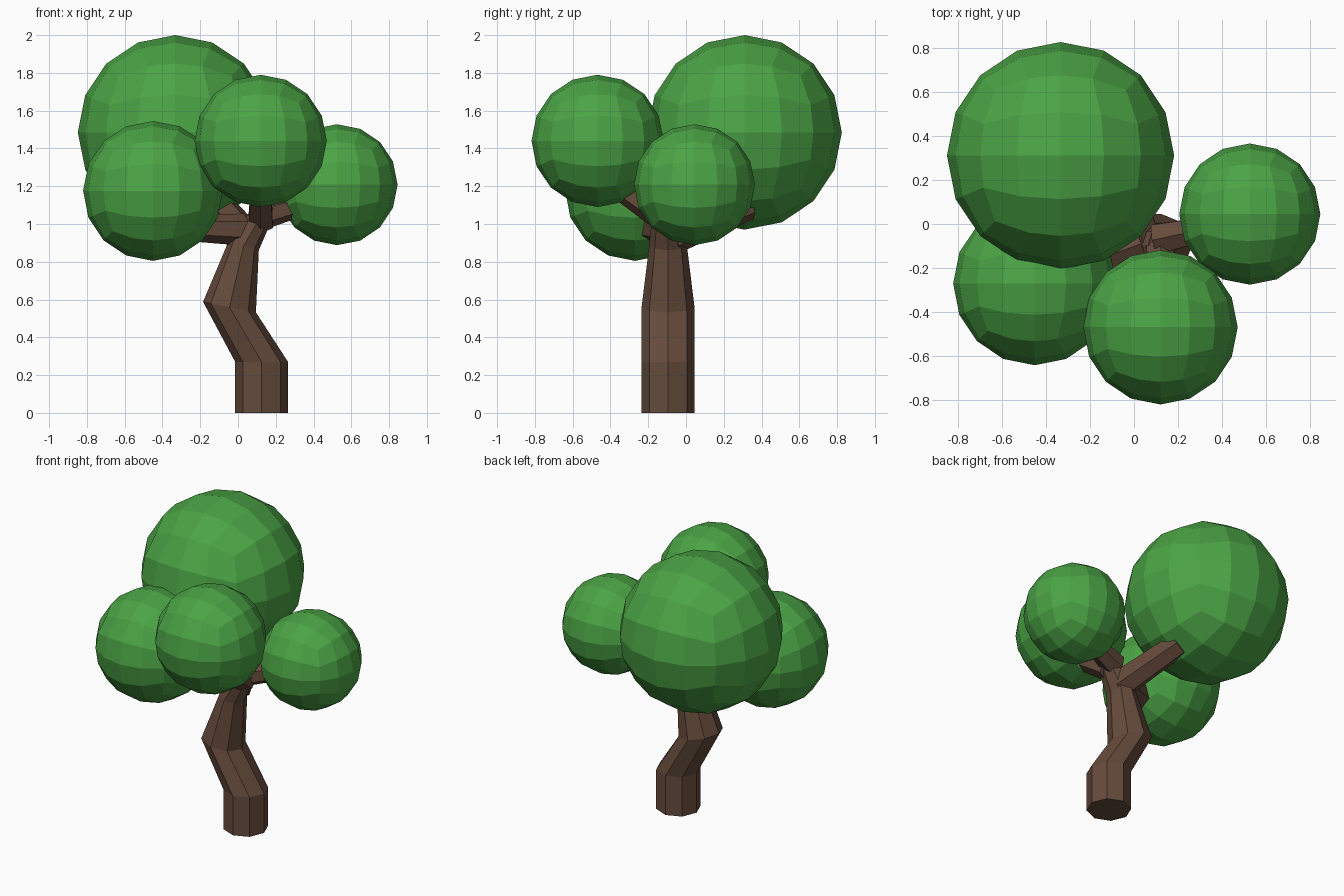
import bpy, bmesh, math
from mathutils import Vector

if "Cube" in bpy.data.objects:
    bpy.data.objects.remove(bpy.data.objects["Cube"])


def material(name, color):
    m = bpy.data.materials.new(name)
    m.diffuse_color = (*color, 1)
    m.use_nodes = True
    m.node_tree.nodes["Principled BSDF"].inputs["Base Color"].default_value = m.diffuse_color
    return m


BARK = material("bark", (0.13, 0.07, 0.045))
LEAF = material("leaves", (0.07, 0.37, 0.06))


def finish(bm, name, mat):
    bmesh.ops.recalc_face_normals(bm, faces=bm.faces)
    me = bpy.data.meshes.new(name)
    bm.to_mesh(me)
    bm.free()
    me.materials.append(mat)
    ob = bpy.data.objects.new(name, me)
    bpy.context.collection.objects.link(ob)
    return ob


def loft(name, rings, mat):
    """Skin a list of equal-length point rings and cap both ends."""
    bm = bmesh.new()
    rows = [[bm.verts.new(p) for p in ring] for ring in rings]
    n = len(rows[0])
    for a, b in zip(rows, rows[1:]):
        for i in range(n):
            j = (i + 1) % n
            bm.faces.new((a[i], a[j], b[j], b[i]))
    bm.faces.new(rows[0])
    bm.faces.new(rows[-1])
    return finish(bm, name, mat)


def trunk_ring(x, z, rx, ry, slope):
    pts = []
    for i in range(8):
        a = math.tau * i / 8
        dx = rx * math.cos(a)
        pts.append(Vector((x + dx, -0.095 + ry * math.sin(a), z + slope * dx)))
    return pts


def branch(name, start, end, r0, r1, sides=6):
    start, end = Vector(start), Vector(end)
    q = (end - start).to_track_quat('Z', 'Y')
    rings = []
    for c, r in ((start, r0), (end, r1)):
        angles = [math.tau * (i + 0.5) / sides for i in range(sides)]
        rings.append([c + q @ Vector((r * math.cos(a), r * math.sin(a), 0)) for a in angles])
    return loft(name, rings, BARK)


def leaf_ball(name, center, r):
    """Cube split 4 x 4 per face and rounded into an even quad sphere."""
    bm = bmesh.new()
    bmesh.ops.create_cube(bm, size=2)
    bmesh.ops.subdivide_edges(bm, edges=bm.edges[:], cuts=3, use_grid_fill=True)
    for v in bm.verts:
        p = Vector([math.tan(c * math.pi / 4) for c in v.co])
        v.co = Vector(center) + p.normalized() * r
    return finish(bm, name, LEAF)


# Bent eight-sided trunk
loft("trunk", [
    trunk_ring(0.125, 0.0, 0.14, 0.14, 0),
    trunk_ring(0.125, 0.27, 0.14, 0.14, 0),
    trunk_ring(-0.045, 0.56, 0.14, 0.14, -0.2),
    trunk_ring(0.03, 0.885, 0.08, 0.10, -0.3),
    trunk_ring(0.12, 1.04, 0.055, 0.085, -0.5),
], BARK)

# Branches reaching into the foliage
branch("back_branch", (0.04, -0.08, 0.93), (-0.10, 0.33, 1.10), 0.095, 0.08)
branch("left_branch", (0.03, -0.09, 0.97), (-0.27, -0.20, 0.98), 0.085, 0.07)
branch("front_branch", (0.12, -0.09, 1.01), (0.12, -0.34, 1.18), 0.075, 0.06)
branch("right_branch", (0.10, -0.07, 1.04), (0.33, -0.02, 1.10), 0.08, 0.06)

# Foliage balls
leaf_ball("back_foliage", (-0.333, 0.31, 1.485), 0.515)
leaf_ball("left_foliage", (-0.45, -0.27, 1.175), 0.37)
leaf_ball("front_foliage", (0.12, -0.468, 1.44), 0.35)
leaf_ball("right_foliage", (0.525, 0.045, 1.208), 0.32)
